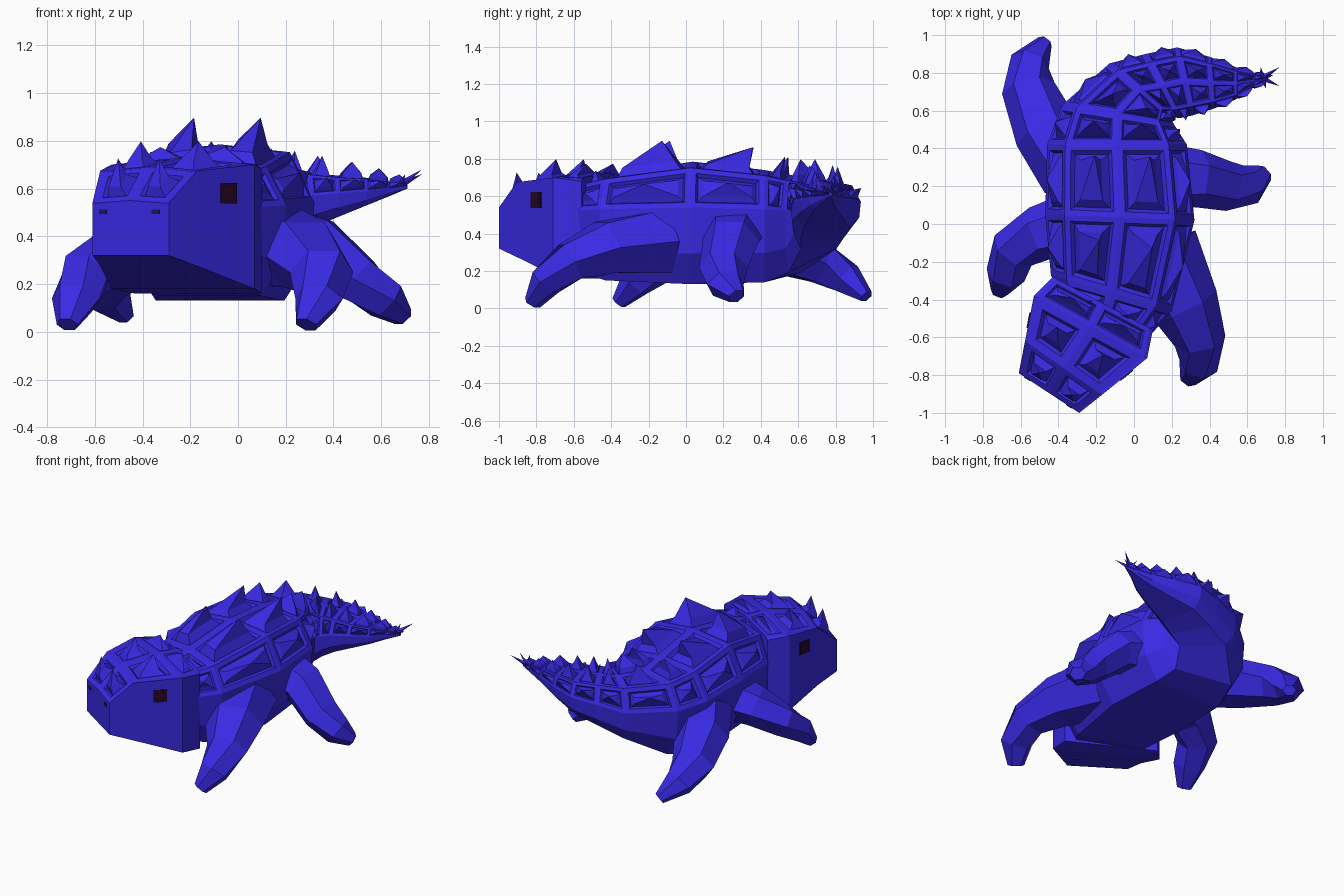
import bpy, bmesh, math
from mathutils import Vector, Matrix

if "Cube" in bpy.data.objects:
    bpy.data.objects.remove(bpy.data.objects["Cube"])


def material(name, color):
    m = bpy.data.materials.new(name)
    m.diffuse_color = (*color, 1)
    m.use_nodes = True
    m.node_tree.nodes["Principled BSDF"].inputs["Base Color"].default_value = m.diffuse_color
    return m


SKIN = material("blue_skin", (0.040, 0.023, 0.78))
EYE = material("dark_maroon", (0.016, 0.002, 0.022))
PUPIL = material("dark_red", (0.028, 0.002, 0.012))
NOSTRIL = material("dark_blue", (0.012, 0.008, 0.09))


def finish(name, bm, mat):
    mesh = bpy.data.meshes.new(name)
    bm.to_mesh(mesh)
    bm.free()
    mesh.materials.append(mat)
    ob = bpy.data.objects.new(name, mesh)
    bpy.context.collection.objects.link(ob)
    return ob


def skin_rings(bm, rings):
    """Bridge equal rings of points, returns faces[row][column]."""
    vs = [[bm.verts.new(p) for p in r] for r in rings]
    n = len(vs[0])
    rows = [[bm.faces.new((a[i], a[(i + 1) % n], b[(i + 1) % n], b[i])) for i in range(n)]
            for a, b in zip(vs, vs[1:])]
    bm.faces.new(vs[0])
    bm.faces.new(vs[-1])
    bmesh.ops.recalc_face_normals(bm, faces=bm.faces)
    bm.normal_update()
    return rows


def spike(bm, face, height, lift=0.6, lean=(0, 0, 0), frame=0.03):
    """Broad frame around a sunken, flared pyramid."""
    edge = min(e.calc_length() for e in face.edges)
    d = (face.normal * (1 - lift) + Vector((0, 0, lift))).normalized() + Vector(lean)
    bmesh.ops.inset_individual(bm, faces=[face], thickness=min(frame, edge * 0.18),
                               depth=0, use_even_offset=True)
    mid = face.calc_center_median()
    bmesh.ops.inset_individual(bm, faces=[face], thickness=edge * 0.07,
                               depth=-min(0.022, edge * 0.1), use_even_offset=True)
    bmesh.ops.inset_individual(bm, faces=[face], thickness=edge * 0.13,
                               depth=height * 0.38, use_even_offset=True)
    tip = bmesh.ops.poke(bm, faces=[face])["verts"][0]
    tip.co = mid + d * height


def section(lx, ly, rx, ry, zb, zs, zt, half):
    """Mirror a half profile of (u, level) between left and right points."""
    z = {"t": zt, "h": zt - 0.05 * (zt - zb), "s": zs, "l": zb + 0.4 * (zs - zb), "b": zb}
    right = [(0.5 + u, k) for u, k in half]
    left = [(0.5 - u, k) for u, k in reversed(half) if u > 0]
    return [(lx + (rx - lx) * u, ly + (ry - ly) * u, z[k]) for u, k in right + left]


# Body and curled tail: left xy, right xy, bottom, side, top
body_rows = [
    (-.38, -.42, .06, -.62, .20, .52, .68),
    (-.44, -.27, .20, -.46, .15, .53, .72),
    (-.47, .05, .32, .02, .13, .54, .785),
    (-.46, .42, .28, .42, .14, .53, .74),
    (-.38, .63, .21, .53, .19, .52, .71),
    (-.13, .85, .19, .57, .32, .52, .69),
    (.06, .90, .24, .56, .38, .55, .68),
    (.23, .935, .31, .575, .43, .57, .67),
    (.40, .885, .42, .61, .48, .58, .655),
    (.54, .83, .54, .66, .53, .59, .645),
    (.64, .80, .63, .72, .57, .60, .63),
    (.71, .78, .71, .765, .60, .61, .62)]
body_half = [(0, "t"), (.37, "h"), (.5, "s"), (.475, "l"), (.34, "b")]
bm = bmesh.new()
rows = skin_rings(bm, [section(*r, body_half) for r in body_rows])
heights = [.05, .16, .115, .10, .11, .09, .09, .08, .065, .05, .035]
leans = {1: (.34, .42, 0), 2: (.18, 1.1, 0), 3: (0, .3, 0)}
for i, (row, h) in enumerate(zip(rows, heights)):
    for c in (0, len(row) - 1):          # ridge plates
        spike(bm, row[c], h, lean=leans.get(i, (0, 0, 0)))
    for c in (1, len(row) - 2):          # flank plates
        spike(bm, row[c], min(h * 0.6, .06), 0.2)
finish("body_and_tail", bm, SKIN)

# Head: wedge with two columns of horned plates
head_rows = [
    (-.61, -.79, -.29, -1.0, .32, .54, .55),
    (-.577, -.62, -.17, -.905, .275, .675, .69),
    (-.53, -.38, .07, -.71, .18, .70, .73),
    (-.43, -.28, .10, -.56, .16, .68, .725)]
head_half = [(0, "t"), (.47, "h"), (.5, "s"), (.5, "l"), (.5, "b")]
bm = bmesh.new()
rows = skin_rings(bm, [section(*r, head_half) for r in head_rows])
for row, h, lift, lean in zip(rows, (.115, .10, .06), (.9, .5, .5),
                              ((0, -.1, 0), (.2, .4, 0), (.1, .3, 0))):
    for c in (0, len(row) - 1):
        spike(bm, row[c], h, lift, lean, 0.042)
finish("head", bm, SKIN)

# Legs: tapered six sided limbs, points are x, y, z, radius
legs = {
    "front_right_leg": [(.12, -.14, .36, .22), (.27, -.43, .325, .175), (.35, -.62, .25, .13),
                        (.34, -.75, .14, .10), (.285, -.82, .03, .05)],
    "front_left_leg": [(-.30, .0, .38, .17), (-.50, -.05, .33, .14), (-.64, -.14, .24, .12),
                       (-.68, -.27, .14, .10), (-.715, -.36, .03, .045)],
    "back_right_leg": [(.10, .25, .42, .18), (.34, .24, .36, .145), (.50, .20, .22, .125),
                       (.62, .21, .13, .10), (.69, .27, .065, .05)],
    "back_left_leg": [(-.31, .28, .39, .19), (-.47, .50, .32, .165), (-.56, .72, .24, .135),
                      (-.55, .86, .16, .10), (-.47, .965, .065, .04)]}
for name, pts in legs.items():
    bm = bmesh.new()
    rings = []
    for i, p in enumerate(pts):
        a, b = Vector(pts[max(i - 1, 0)][:3]), Vector(pts[min(i + 1, len(pts) - 1)][:3])
        t = (b - a).normalized()
        side = t.cross(Vector((0, 0, 1))).normalized()
        up = side.cross(t)
        rings.append([Vector(p[:3]) + p[3] * (1.05 * side * math.cos(k * math.tau / 6)
                      + 0.9 * up * math.sin(k * math.tau / 6)) for k in range(6)])
    skin_rings(bm, rings)
    for v in bm.verts:
        v.co.z = max(v.co.z, 0)
    finish(name, bm, SKIN)

# Thin spines at the tail tip
for i, tip in enumerate([(.77, .83, .68), (.77, .73, .66), (.74, .79, .65),
                         (.70, .715, .66), (.67, .83, .65)]):
    base, tip = Vector((.68, .773, .615)), Vector(tip)
    d = tip - base
    bm = bmesh.new()
    bmesh.ops.create_cone(bm, cap_ends=True, segments=4, radius1=.016, radius2=0, depth=d.length,
                          matrix=Matrix.Translation((base + tip) / 2)
                          @ d.to_track_quat('Z', 'Y').to_matrix().to_4x4())
    finish(f"tail_spine_{i + 1}", bm, SKIN)


def plate(name, center, along, w, h, thick, mat):
    """Thin upright plate lying along a wall direction."""
    bm = bmesh.new()
    rot = Matrix.Rotation(math.atan2(along[1], along[0]), 4, 'Z')
    bmesh.ops.create_cube(bm, size=1, matrix=Matrix.Translation(center) @ rot
                          @ Matrix.Diagonal((w, thick, h, 1)))
    finish(name, bm, mat)


# Eyes and nostrils
for side, c, along in (("right", (-.04, -.8, .58), (.36, .29)),
                       ("left", (-.557, -.51, .58), (.08, .41))):
    plate(side + "_eye", c, along, .085, .085, .009, EYE)
    plate(side + "_pupil", c, along, .035, .04, .0098, PUPIL)
for side, t in (("left", .14), ("right", .83)):
    plate(side + "_nostril", (-.61 + .32 * t, -.79 - .21 * t, .503), (.32, -.21),
          .036, .018, .007, NOSTRIL)
